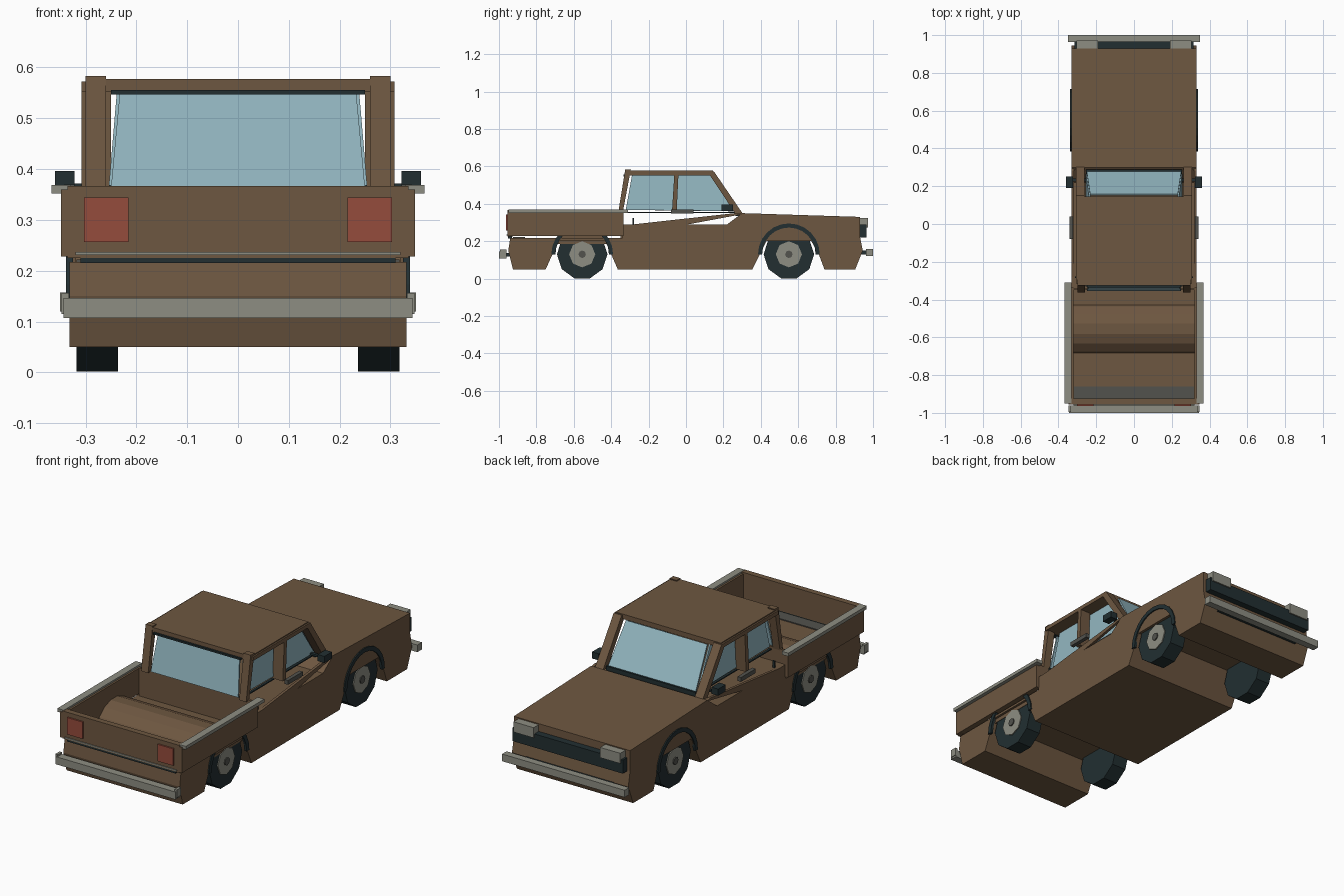
import bpy, bmesh, math
from mathutils import Matrix, Vector

cube = bpy.data.objects.get("Cube")
if cube:
    bpy.data.objects.remove(cube, do_unlink=True)


def material(name, rgb):
    m = bpy.data.materials.new(name)
    m.use_nodes = True
    m.diffuse_color = (*rgb, 1)
    m.node_tree.nodes["Principled BSDF"].inputs["Base Color"].default_value = (*rgb, 1)
    return m


BROWN = material("brown paint", (0.155, 0.095, 0.052))
GLASS = material("blue glass", (0.29, 0.47, 0.53))
BLACK = material("black rubber", (0.016, 0.028, 0.031))
GREY = material("warm grey trim", (0.27, 0.27, 0.225))
DARK = material("dull grey", (0.085, 0.085, 0.075))
RED = material("red lamp", (0.30, 0.072, 0.045))


def finish(bm, name, mat):
    bmesh.ops.recalc_face_normals(bm, faces=bm.faces)
    mesh = bpy.data.meshes.new(name)
    bm.to_mesh(mesh)
    bm.free()
    mesh.materials.append(mat)
    ob = bpy.data.objects.new(name, mesh)
    bpy.context.collection.objects.link(ob)
    return ob


def box(name, mat, x, y, z):
    """Box from (low, high) ranges on each axis."""
    bm = bmesh.new()
    bmesh.ops.create_cube(bm, size=1)
    for v in bm.verts:
        v.co = [r[0] if c < 0 else r[1] for c, r in zip(v.co, (x, y, z))]
    return finish(bm, name, mat)


def side_profile(name, mat, points, x0, x1):
    """Side outline in (y, z), extruded across x."""
    bm = bmesh.new()
    face = bm.faces.new([bm.verts.new((x0, y, z)) for y, z in points])
    ext = bmesh.ops.extrude_face_region(bm, geom=[face])["geom"]
    bmesh.ops.translate(bm, vec=(x1 - x0, 0, 0),
                        verts=[g for g in ext if isinstance(g, bmesh.types.BMVert)])
    return finish(bm, name, mat)


def pane(name, mat, points, thickness=0.008):
    bm = bmesh.new()
    bm.faces.new([bm.verts.new(p) for p in points])
    ob = finish(bm, name, mat)
    solid = ob.modifiers.new("thickness", "SOLIDIFY")
    solid.thickness = thickness
    solid.offset = 0
    return ob


def disc(name, mat, radius, x0, x1, y, z, sides):
    """Short cylinder lying along x."""
    bm = bmesh.new()
    turn = Matrix.Translation(((x0 + x1) / 2, y, z)) @ Matrix.Rotation(math.pi / 2, 4, "Y")
    bmesh.ops.create_cone(bm, cap_ends=True, segments=sides, radius1=radius,
                          radius2=radius, depth=abs(x1 - x0), matrix=turn)
    return finish(bm, name, mat)


def arc(radius, y, z, steps):
    return [(y + radius * math.cos(math.pi * i / steps),
             z + radius * math.sin(math.pi * i / steps)) for i in range(steps + 1)]


def span(s, a, b):
    """Range on x, mirrored by side."""
    return (min(s * a, s * b), max(s * a, s * b))


REAR_Y, FRONT_Y, AXLE_Z = -0.555, 0.55, 0.13

# Main body with wheel openings, bed floor, cab floor and bonnet
side_profile("body", BROWN, [
    (-0.925, 0.05), (-0.75, 0.05), (-0.705, 0.15), (-0.68, 0.205), (-0.43, 0.205),
    (-0.40, 0.13), (-0.365, 0.05), (0.355, 0.05), (0.395, 0.13), (0.43, 0.2),
    (0.67, 0.2), (0.71, 0.13), (0.74, 0.05), (0.905, 0.05), (0.945, 0.15),
    (0.93, 0.225), (0.93, 0.33), (0.30, 0.35), (0.22, 0.29), (-0.34, 0.29),
    (-0.34, 0.217), (-0.94, 0.217), (-0.95, 0.15)], -0.332, 0.332)

# Load bed
side_profile("bed_hump", BROWN, arc(0.155, REAR_Y, AXLE_Z + 0.002, 9)[1:-1], -0.32, 0.32)
box("bed_front_wall", BROWN, (-0.32, 0.32), (-0.35, -0.338), (0.21, 0.362))
box("tailgate", BROWN, (-0.335, 0.335), (-0.955, -0.925), (0.225, 0.367))
box("tailgate_strip", GREY, (-0.32, 0.32), (-0.96, -0.95), (0.231, 0.237))
box("tailgate_gap", BLACK, (-0.31, 0.31), (-0.953, -0.93), (0.215, 0.226))
box("bed_floor_strip", DARK, (-0.318, 0.318), (-0.925, -0.86), (0.216, 0.222))

# Cab roof, windscreen and rear window
box("roof", BROWN, (-0.30, 0.30), (-0.325, 0.145), (0.552, 0.577))
pane("windscreen", GLASS, [(-0.25, 0.275, 0.362), (0.25, 0.275, 0.362),
                           (0.232, 0.155, 0.556), (-0.232, 0.155, 0.556)])
pane("rear_window", GLASS, [(-0.25, -0.352, 0.362), (0.25, -0.352, 0.362),
                            (0.232, -0.315, 0.556), (-0.232, -0.315, 0.556)])
box("windscreen_sill", BLACK, (-0.255, 0.255), (0.265, 0.288), (0.335, 0.365))
box("rear_window_header", BLACK, (-0.25, 0.25), (-0.335, -0.31), (0.547, 0.556))

# Bumpers and grille
box("rear_bumper", GREY, (-0.343, 0.343), (-1.0, -0.96), (0.107, 0.146))
box("front_bumper", GREY, (-0.35, 0.35), (0.963, 1.0), (0.12, 0.157))
box("front_bumper_mount", BLACK, (-0.25, 0.25), (0.93, 0.965), (0.13, 0.15))
box("rear_bumper_mount", BLACK, (-0.25, 0.25), (-0.965, -0.93), (0.117, 0.137))
box("grille", BLACK, (-0.315, 0.315), (0.925, 0.965), (0.22, 0.29))

for s, side in ((1, "left"), (-1, "right")):
    def name(part):
        return side + "_" + part

    # Bed sides, rails and lamps
    box(name("bed_side"), BROWN, span(s, 0.32, 0.348), (-0.955, -0.335), (0.228, 0.36))
    box(name("bed_rail"), GREY, span(s, 0.33, 0.367), (-0.95, -0.31), (0.352, 0.369))
    box(name("tail_lamp"), RED, span(s, 0.215, 0.303), (-0.963, -0.95), (0.257, 0.344))
    box(name("headlamp"), GREY, span(s, 0.19, 0.305), (0.925, 0.972), (0.272, 0.325))
    box(name("rear_bumper_end"), GREY, span(s, 0.333, 0.347), (-0.995, -0.96), (0.115, 0.156))

    # Cab pillars and side glass
    side_profile(name("front_pillar"), BROWN,
                 [(0.115, 0.572), (0.15, 0.572), (0.305, 0.345), (0.265, 0.345)],
                 s * 0.262, s * 0.308)
    side_profile(name("middle_pillar"), BROWN,
                 [(-0.075, 0.355), (-0.05, 0.355), (-0.04, 0.565), (-0.062, 0.565)],
                 s * 0.25, s * 0.308)
    side_profile(name("rear_pillar"), BROWN,
                 [(-0.362, 0.355), (-0.338, 0.355), (-0.295, 0.583), (-0.325, 0.583)],
                 s * 0.26, s * 0.30)
    box(name("roof_rail"), BROWN, span(s, 0.29, 0.308), (-0.315, 0.145), (0.552, 0.572))
    pane(name("side_window"), GLASS, [
        (s * 0.25, -0.322, 0.368), (s * 0.25, 0.262, 0.36),
        (s * 0.234, 0.14, 0.556), (s * 0.234, -0.288, 0.556)])
    box(name("belt_line"), BLACK, span(s, 0.245, 0.258), (-0.33, 0.265), (0.35, 0.356))

    # Door brace, handle, peg and mirror
    side_profile(name("door_brace"), BROWN,
                 [(-0.30, 0.288), (0.0, 0.288), (0.30, 0.344), (0.28, 0.352)],
                 s * 0.318, s * 0.332)
    box(name("door_handle"), DARK, span(s, 0.322, 0.342), (-0.08, 0.04), (0.348, 0.37))
    box(name("door_peg"), BLACK, span(s, 0.30, 0.312), (-0.285, -0.277), (0.288, 0.325))
    box(name("mirror"), BLACK, span(s, 0.322, 0.36), (0.19, 0.252), (0.362, 0.396))
    box(name("mirror_arm"), BLACK, span(s, 0.25, 0.325), (0.225, 0.24), (0.362, 0.372))

    # Wheels and arch trims
    for end, y in (("rear", REAR_Y), ("front", FRONT_Y)):
        disc(name(end + "_tyre"), BLACK, 0.135, s * 0.236, s * 0.318, y, AXLE_Z, 10).rotation_euler = (0, 0, 0)
        disc(name(end + "_hub"), GREY, 0.07, s * 0.30, s * 0.323, y, AXLE_Z, 8)
        disc(name(end + "_hub_cap"), DARK, 0.02, s * 0.30, s * 0.328, y, AXLE_Z, 8)
        trim = arc(0.165, y, AXLE_Z, 12) + arc(0.143, y, AXLE_Z, 12)[::-1]
        side_profile(name(end + "_arch_trim"), BLACK, trim, s * 0.325, s * 0.338)
